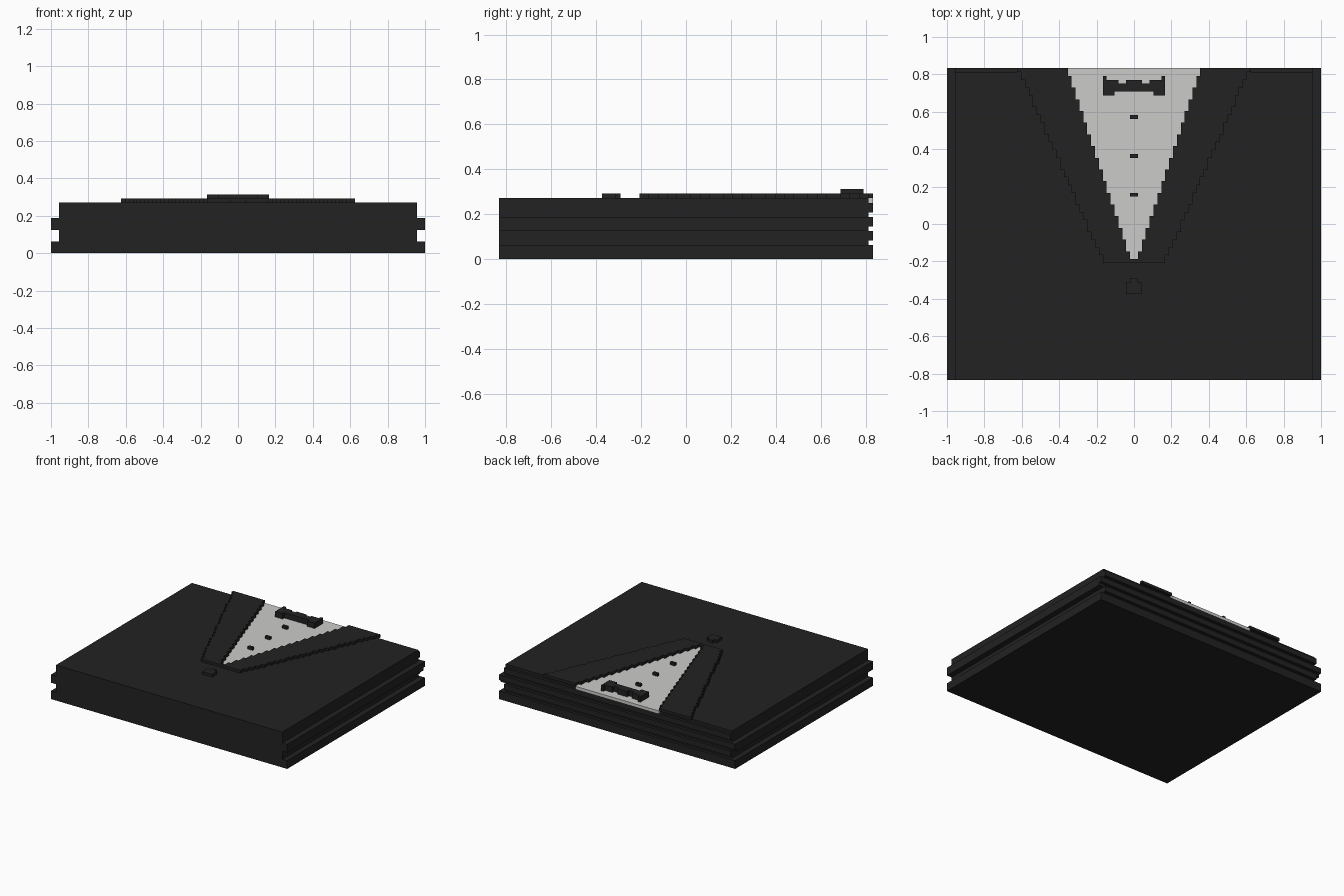
import bpy, bmesh

if "Cube" in bpy.data.objects:
    bpy.data.objects.remove(bpy.data.objects["Cube"])

U = 1 / 48  # grid cell size


def material(name, rgb):
    m = bpy.data.materials.new(name)
    m.diffuse_color = (*rgb, 1)
    m.use_nodes = True
    m.node_tree.nodes["Principled BSDF"].inputs["Base Color"].default_value = m.diffuse_color
    return m


BLACK = material("black cloth", (0.016, 0.016, 0.016))
WHITE = material("white shirt", (0.6, 0.6, 0.59))


def prism(name, pts, z0, z1, mat):
    """Extrude a flat outline (grid cells) from z0 to z1."""
    bm = bmesh.new()
    lo = [bm.verts.new((x * U, y * U, z0 * U)) for x, y in pts]
    hi = [bm.verts.new((x * U, y * U, z1 * U)) for x, y in pts]
    n = len(pts)
    bm.faces.new(lo[::-1])
    bm.faces.new(hi)
    for i in range(n):
        j = (i + 1) % n
        bm.faces.new((lo[i], lo[j], hi[j], hi[i]))
    bmesh.ops.recalc_face_normals(bm, faces=bm.faces)
    me = bpy.data.meshes.new(name)
    bm.to_mesh(me)
    bm.free()
    me.materials.append(mat)
    ob = bpy.data.objects.new(name, me)
    bpy.context.collection.objects.link(ob)
    return ob


def box(name, w, y0, y1, z0, z1, mat):
    return prism(name, [(-w, y0), (w, y0), (w, y1), (-w, y1)], z0, z1, mat)


def stairs(width, r0, r1):
    """Right-hand stepped edge, bottom to top, without repeated points."""
    pts = []
    for r in range(r0, r1):
        w = width(r)
        if pts and pts[-1][0] == w:
            pts[-1] = (w, r + 1)
        else:
            pts += [(w, r), (w, r + 1)]
    return pts


def mirror(pts):
    return [(-x, y) for x, y in reversed(pts)]


def inner(r):
    return min(17, 1 + (r + 10) // 3)


def outer(r):
    return round(8 + (r + 10) * 0.44)


# folded jacket layers: half width, bottom, top; each has a groove at the back
for i, (w, z0, z1) in enumerate([(48, 0, 3), (46, 3, 6), (48, 6, 9), (46, 9, 12)]):
    groove = z0 + 1 if i else z0
    if i:
        box(f"jacket_groove_{i}", w, -40, 39, z0, groove, BLACK)
    box(f"jacket_layer_{i}", w, -40, 40, groove, z1, BLACK)

# top jacket panel with a V opening, and the shirt filling it
edge = stairs(inner, -9, 39)
prism("jacket_top", [(-46, -40), (46, -40), (46, 39)] + edge[::-1] + mirror(edge[::-1])
      + [(-46, 39)], 12, 13, BLACK)
edge = stairs(inner, -9, 40)
prism("shirt", edge + mirror(edge), 12, 13, WHITE)

# raised lapels, joined below the V
out = stairs(outer, -10, 40)
prism("lapels", out + edge[::-1] + mirror(edge[::-1]) + mirror(out), 13, 14, BLACK)

# bow tie
half = [(5, 34), (5, 33), (8, 33), (8, 38), (7, 38), (7, 37), (4, 37), (4, 36),
        (2, 36), (2, 37)]
prism("bow_tie", half + mirror(half), 13, 15, BLACK)

# shirt buttons and jacket button
for i, y in enumerate((7, 17, 27)):
    box(f"shirt_button_{i}", 1, y, y + 1, 13, 14, BLACK)
half = [(2, -18), (2, -15), (1, -15), (1, -14)]
prism("jacket_button", half + mirror(half), 13, 14, BLACK)
